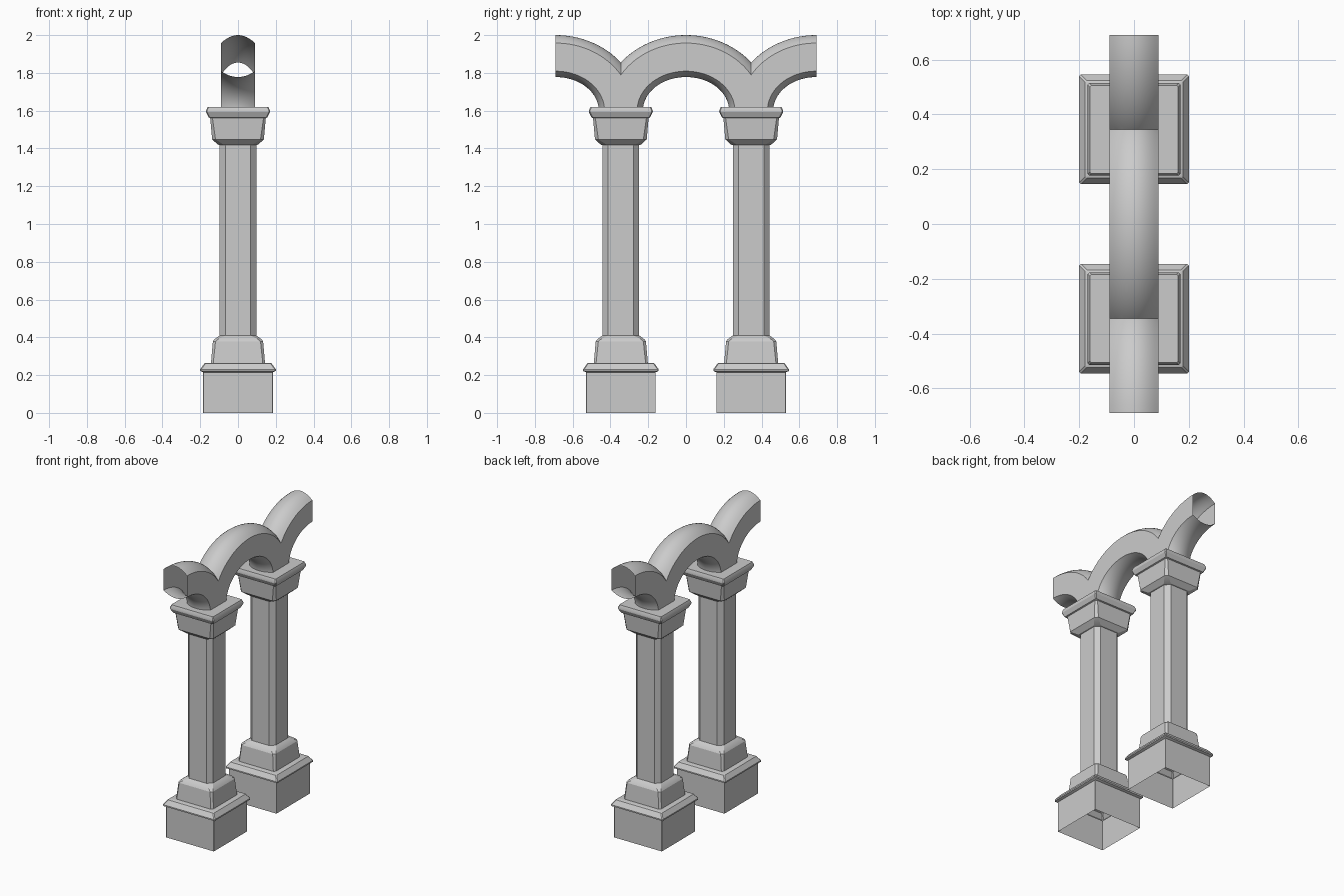
import bpy, bmesh, math
from mathutils import Matrix

if "Cube" in bpy.data.objects:
    bpy.data.objects.remove(bpy.data.objects["Cube"])

SPAN = 0.345  # half the arch spacing, also the column offset


def finish(name, bm, angle):
    mesh = bpy.data.meshes.new(name)
    bm.to_mesh(mesh)
    bm.free()
    obj = bpy.data.objects.new(name, mesh)
    bpy.context.collection.objects.link(obj)
    bpy.ops.object.select_all(action='DESELECT')
    obj.select_set(True)
    bpy.context.view_layer.objects.active = obj
    bpy.ops.object.shade_smooth_by_angle(angle=math.radians(angle))
    return obj


def column(name, y, rings, cap=False):
    """Loft chamfered squares given as (half width, height, corner cut)."""
    bm = bmesh.new()
    loops = []
    for h, z, c in rings:
        k = h - c
        pts = [(h, -k), (h, k), (k, h), (-k, h), (-h, k), (-h, -k), (-k, -h), (k, -h)]
        loops.append([bm.verts.new((px, py + y, z)) for px, py in pts])
    for a, b in zip(loops, loops[1:]):
        for i in range(8):
            j = (i + 1) % 8
            bm.faces.new((a[i], a[j], b[j], b[i]))
    if cap:
        bm.faces.new(loops[-1])
    return finish(name, bm, 25)


def mirror_y(bm, at):
    """Mirror everything across the plane y = at and weld the seam."""
    m = Matrix.Translation((0, at, 0)) @ Matrix.Scale(-1, 4, (0, 1, 0)) @ Matrix.Translation((0, -at, 0))
    dup = bmesh.ops.duplicate(bm, geom=bm.verts[:] + bm.edges[:] + bm.faces[:])["geom"]
    bmesh.ops.transform(bm, matrix=m, verts=[g for g in dup if isinstance(g, bmesh.types.BMVert)])
    bmesh.ops.reverse_faces(bm, faces=[g for g in dup if isinstance(g, bmesh.types.BMFace)])
    bmesh.ops.remove_doubles(bm, verts=bm.verts[:], dist=0.0005)


# Column profiles
plinth = [(.184, 0, .001), (.184, .215, .001), (.2, .222, .006), (.2, .231, .006),
          (.178, .262, .006), (.172, .265, .006), (.143, .265, .012)]
pedestal = [(.143, .265, .012), (.133, .378, .014), (.127, .388, .018), (.097, .41, .03)]
shaft = [(.097, .41, .03), (.097, 1.418, .03)]
capital = [(.097, 1.418, .03), (.106, 1.42, .03), (.137, 1.448, .018), (.147, 1.56, .012)]
abacus = [(.147, 1.56, .012), (.155, 1.564, .006), (.169, 1.592, .006),
          (.169, 1.601, .006), (.161, 1.62, .006)]

for side, y in (("front", -SPAN), ("back", SPAN)):
    column(side + "_plinth", y, plinth)
    column(side + "_pedestal", y, pedestal)
    column(side + "_shaft", y, shaft)
    column(side + "_capital", y, capital)
    column(side + "_abacus", y, abacus, cap=True)

# Arcade tube: flat sides, bowed top and bottom; t runs from inner to outer curve
W, N = 0.09, 12
section = []
for i in range(N + 1):
    u = -1 + 2 * i / N
    section.append((u * W, 1 - 0.19 * u * u))
for i in range(N + 1):
    u = 1 - 2 * i / N
    section.append((u * W, 0.14 * u * u))

bm = bmesh.new()
steps = 24
rows = []
for s in range(steps + 1):
    a = math.pi / 2 * s / steps
    rows.append([bm.verts.new((x, (0.228 + 0.22 * t) * math.sin(a),
                               1.6 + (0.178 + 0.222 * t) * math.cos(a))) for x, t in section])
for p, q in zip(rows, rows[1:]):
    for i in range(len(section)):
        j = (i + 1) % len(section)
        bm.faces.new((p[i], q[i], q[j], p[j]))
bmesh.ops.recalc_face_normals(bm, faces=bm.faces[:])
# Trim at the column axis, then mirror into a full arch with two half arches
bmesh.ops.bisect_plane(bm, geom=bm.verts[:] + bm.edges[:] + bm.faces[:],
                       plane_co=(0, SPAN, 0), plane_no=(0, 1, 0), clear_outer=True)
mirror_y(bm, SPAN)
mirror_y(bm, 0)
finish("arcade", bm, 35)
